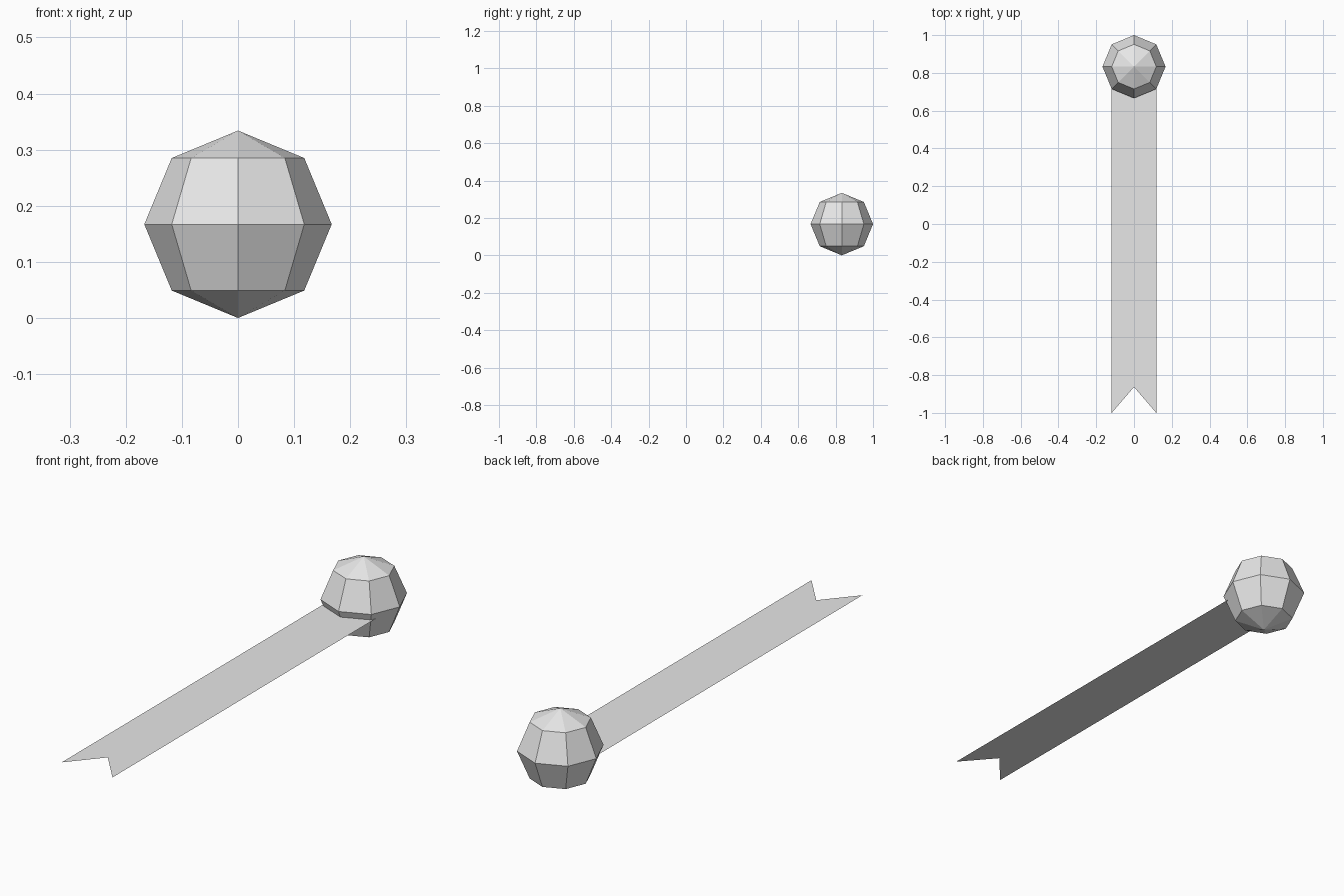
import bpy, bmesh
from mathutils import Matrix

if "Cube" in bpy.data.objects:
    bpy.data.objects.remove(bpy.data.objects["Cube"])

grey = bpy.data.materials.new("light_grey")
grey.diffuse_color = (0.8, 0.8, 0.8, 1.0)
grey.use_nodes = True
grey.node_tree.nodes["Principled BSDF"].inputs["Base Color"].default_value = grey.diffuse_color

R = 0.167          # ball radius
BALL_Y = 1.0 - R   # ball sits at the back end


def add_object(name, bm):
    mesh = bpy.data.meshes.new(name)
    bm.to_mesh(mesh)
    bm.free()
    mesh.materials.append(grey)
    obj = bpy.data.objects.new(name, mesh)
    bpy.context.collection.objects.link(obj)
    return obj


# Low-poly faceted ball
bm = bmesh.new()
bmesh.ops.create_uvsphere(bm, u_segments=8, v_segments=4, radius=R,
                          matrix=Matrix.Translation((0, BALL_Y, R)))
add_object("ball", bm)

# Flat ribbon tail with a swallow-tail notch, a little below the ball's equator
half_width, ribbon_z = 0.118, 0.139
outline = [(-half_width, BALL_Y), (-half_width, -1.0), (0, -0.863),
           (half_width, -1.0), (half_width, BALL_Y)]
bm = bmesh.new()
bm.faces.new([bm.verts.new((x, y, ribbon_z)) for x, y in outline])
bm.normal_update()
add_object("ribbon_tail", bm)
